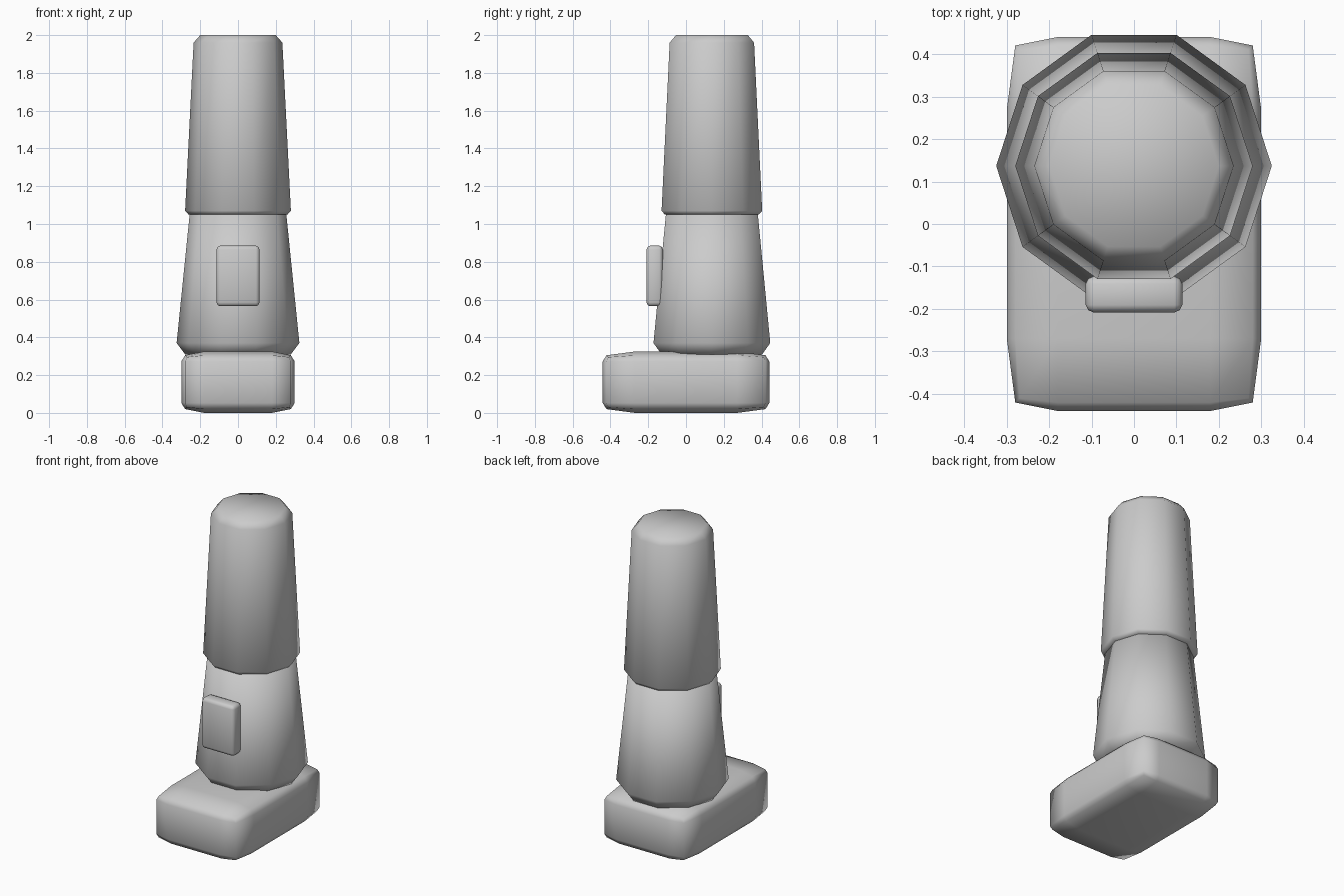
import bpy, bmesh, math

cube = bpy.data.objects.get("Cube")
if cube:
    bpy.data.objects.remove(cube, do_unlink=True)

SIDES = 10
AXIS_Y = 0.137

grey = bpy.data.materials.new("plain grey")
grey.use_nodes = True
grey.diffuse_color = (0.6, 0.6, 0.6, 1)
grey.node_tree.nodes["Principled BSDF"].inputs["Base Color"].default_value = (0.6, 0.6, 0.6, 1)


def finish(name, bm, location):
    bmesh.ops.recalc_face_normals(bm, faces=bm.faces[:])
    for face in bm.faces:
        face.smooth = True
    mesh = bpy.data.meshes.new(name)
    bm.to_mesh(mesh)
    bm.free()
    mesh.materials.append(grey)
    obj = bpy.data.objects.new(name, mesh)
    obj.location = location
    bpy.context.collection.objects.link(obj)
    return obj


def turned(name, profile):
    """Ten-sided capped solid from (radius, height) pairs."""
    bm = bmesh.new()
    rings = []
    for radius, z in profile:
        angles = [math.tau * i / SIDES for i in range(SIDES)]
        rings.append([bm.verts.new((radius * math.cos(a), radius * math.sin(a), z)) for a in angles])
    for low, high in zip(rings, rings[1:]):
        for i in range(SIDES):
            j = (i + 1) % SIDES
            bm.faces.new((low[i], low[j], high[j], high[i]))
    bm.faces.new(rings[0][::-1])
    bm.faces.new(rings[-1])
    return finish(name, bm, (0, AXIS_Y, 0))


def soft_box(name, location, half, flat, inset):
    """Box with a flat centre on each side and pulled-in edges and corners."""
    bm = bmesh.new()
    bmesh.ops.create_cube(bm, size=1)
    bmesh.ops.subdivide_edges(bm, edges=bm.edges[:], cuts=2, use_grid_fill=True)
    for v in bm.verts:
        outer = [abs(c) > 0.4 for c in v.co]
        pull = inset * (0, 1, 1.5)[sum(outer) - 1]
        v.co = [math.copysign(half[k] - pull if outer[k] else flat[k], v.co[k]) for k in range(3)]
    return finish(name, bm, location)


# Battery foot
soft_box("foot", (0, 0, 0.1625), (0.3, 0.441, 0.1625), (0.18, 0.27, 0.11), 0.02)

# Flared lower body and sleeve above it
turned("lower_body", [(0.28, 0.31), (0.325, 0.37), (0.254, 1.07)])
turned("upper_sleeve", [(0.262, 1.05), (0.28, 1.07), (0.235, 1.96), (0.2, 2.0)])

# Push button on the front
soft_box("button", (0, -0.166, 0.725), (0.114, 0.043, 0.16), (0.095, 0.025, 0.14), 0.006)
